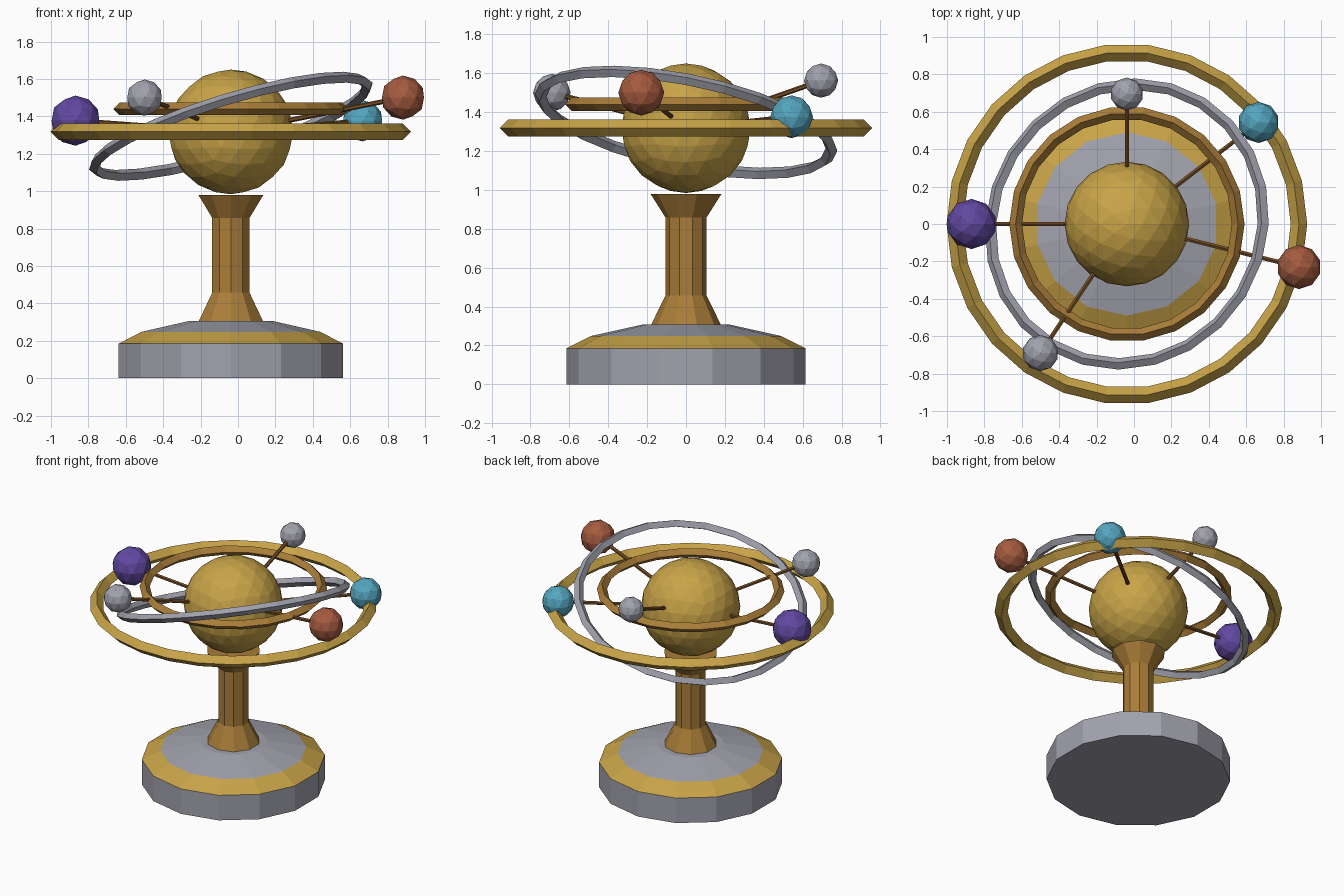
import bpy, bmesh, math
from mathutils import Vector, Euler

cube = bpy.data.objects.get("Cube")
if cube:
    bpy.data.objects.remove(cube, do_unlink=True)


def material(name, rgb):
    m = bpy.data.materials.new(name)
    m.use_nodes = True
    m.diffuse_color = (*rgb, 1)
    bsdf = next(n for n in m.node_tree.nodes if n.type == 'BSDF_PRINCIPLED')
    bsdf.inputs["Base Color"].default_value = (*rgb, 1)
    return m


GOLD = material("gold", (0.58, 0.37, 0.065))
GREY = material("silver grey", (0.36, 0.36, 0.42))
BRONZE = material("bronze", (0.40, 0.205, 0.04))
DARK = material("dark bronze", (0.18, 0.075, 0.018))
PURPLE = material("purple", (0.12, 0.065, 0.36))
RED = material("rust red", (0.38, 0.105, 0.05))
CYAN = material("cyan", (0.09, 0.38, 0.52))

AXIS = Vector((-0.038, 0, 0))
SUN = AXIS + Vector((0, 0, 1.317))


def finish(name, bm, mats, loc=(0, 0, 0), rot=(0, 0, 0)):
    bmesh.ops.recalc_face_normals(bm, faces=bm.faces)
    me = bpy.data.meshes.new(name)
    bm.to_mesh(me)
    bm.free()
    for m in mats:
        me.materials.append(m)
    ob = bpy.data.objects.new(name, me)
    ob.location = loc
    ob.rotation_euler = rot
    bpy.context.collection.objects.link(ob)
    return ob


def circle(bm, r, z, sides, phase=0.0):
    return [bm.verts.new((r * math.cos(phase + math.tau * i / sides),
                          r * math.sin(phase + math.tau * i / sides), z))
            for i in range(sides)]


def bridge(bm, a, b):
    n = len(a)
    return [bm.faces.new((a[i], a[(i + 1) % n], b[(i + 1) % n], b[i]))
            for i in range(n)]


def lathe(name, profile, sides, mats, band_mats=None):
    """Stack of (radius, height) rings, capped, with a corner on the y axis."""
    bm = bmesh.new()
    rings = [circle(bm, r, z, sides, math.pi / 2) for r, z in profile]
    for k in range(len(rings) - 1):
        for f in bridge(bm, rings[k], rings[k + 1]):
            f.material_index = band_mats[k] if band_mats else 0
    bm.faces.new(rings[0])
    bm.faces.new(rings[-1])
    return finish(name, bm, mats, AXIS)


def diamond_ring(name, major, minor, sides, mat, z, rot=(0, 0, 0)):
    bm = bmesh.new()
    section = [(major + minor, 0), (major, minor), (major - minor, 0), (major, -minor)]
    rings = [circle(bm, r, h, sides) for r, h in section]
    for k in range(4):
        bridge(bm, rings[k], rings[(k + 1) % 4])
    return finish(name, bm, [mat], AXIS + Vector((0, 0, z)), rot)


def ball(name, loc, radius, detail, mat):
    bm = bmesh.new()
    bmesh.ops.create_icosphere(bm, subdivisions=detail, radius=radius)
    return finish(name, bm, [mat], loc)


def rod(name, start, end, radius, mat):
    d = end - start
    bm = bmesh.new()
    bmesh.ops.create_cone(bm, cap_ends=True, segments=6, radius1=radius,
                          radius2=radius, depth=d.length)
    return finish(name, bm, [mat], (start + end) / 2, d.to_track_quat('Z', 'Y').to_euler())


# Stand: stepped base with a gold band, flared column
lathe("base", [(0.615, 0), (0.615, 0.185), (0.49, 0.248), (0.225, 0.307)], 14,
      [GREY, GOLD], [0, 1, 0])
lathe("column", [(0.183, 0.3), (0.105, 0.457), (0.105, 0.857), (0.183, 0.98)], 10, [BRONZE])

# Central globe and the three orbit rings
ball("central_globe", SUN, 0.333, 3, GOLD)
diamond_ring("outer_ring", 0.92, 0.044, 26, GOLD, 1.318)
diamond_ring("inner_ring", 0.595, 0.034, 22, BRONZE, 1.44)
diamond_ring("tilted_ring", 0.762, 0.031, 24, GREY, 1.347,
             (math.radians(-11), math.radians(-17), 0))

# Small globes on rods from the centre
globes = [
    ("purple_globe", (-0.869, 0, 1.377), 0.134, PURPLE),
    ("red_globe", (0.882, -0.23, 1.5), 0.118, RED),
    ("cyan_globe", (0.666, 0.543, 1.376), 0.11, CYAN),
    ("front_grey_globe", (-0.5, -0.69, 1.5), 0.097, GREY),
    ("back_grey_globe", (-0.038, 0.695, 1.562), 0.088, GREY),
]
for name, pos, radius, mat in globes:
    ball(name, pos, radius, 2, mat)
    rod(name.replace("globe", "rod"), SUN, Vector(pos), 0.013, DARK)
